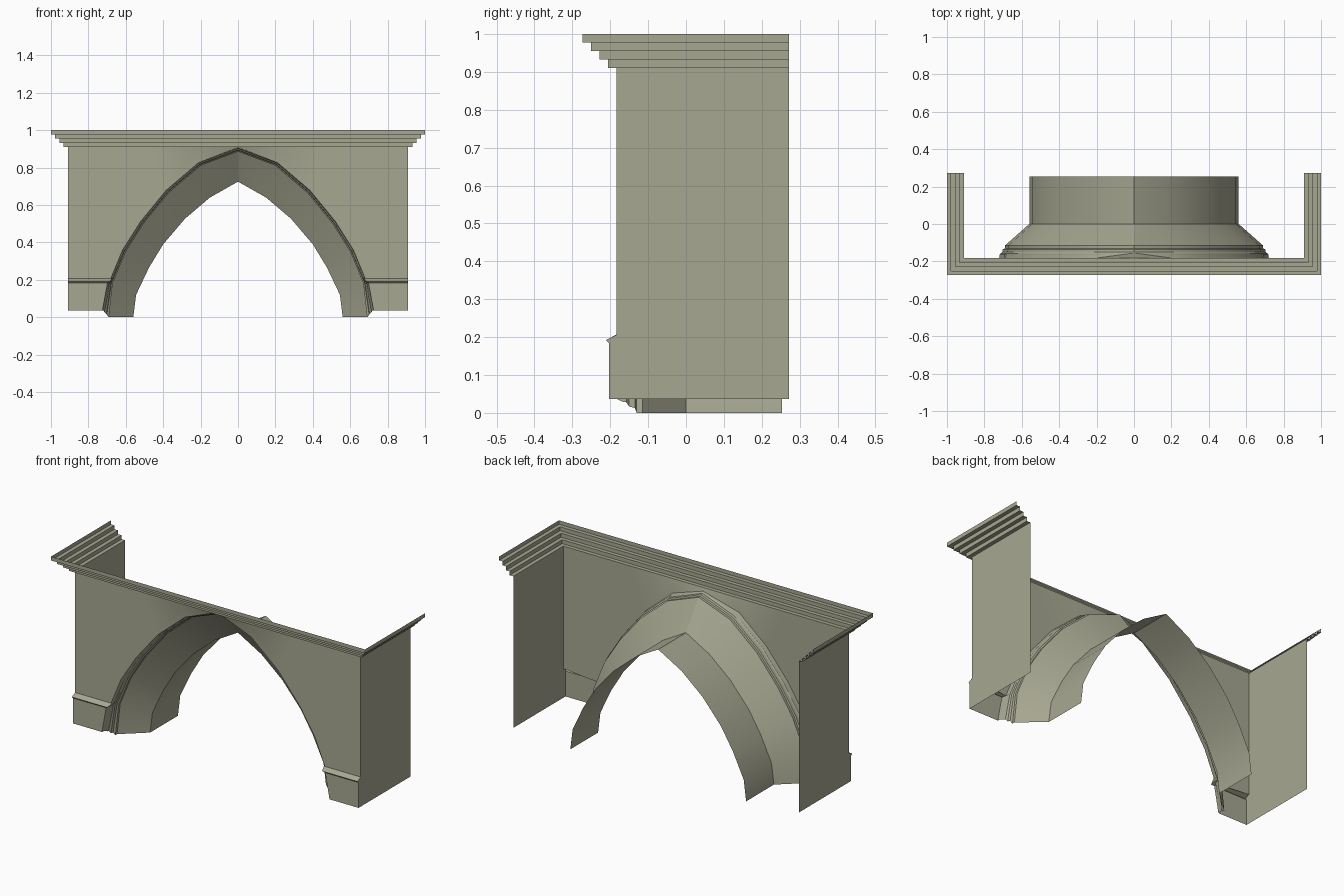
import bpy
import bmesh
import math
from mathutils import Vector

cube = bpy.data.objects.get("Cube")
if cube:
    bpy.data.objects.remove(cube)

stone = bpy.data.materials.new("warm_grey_stone")
stone.use_nodes = True
colour = (0.39, 0.39, 0.29, 1)
stone.diffuse_color = colour
stone.node_tree.nodes["Principled BSDF"].inputs["Base Color"].default_value = colour
stone.node_tree.nodes["Principled BSDF"].inputs["Roughness"].default_value = 0.9

WALL_X, WALL_Y, BACK_Y = 0.91, -0.183, 0.272
FOOT_Z, WALL_TOP = 0.037, 0.91


def mirrored_shell(name, strips, facing):
    """Skin rows of points on the +x half, turn them to face a direction, and mirror."""
    bm = bmesh.new()
    for rows in strips:
        grid = [[bm.verts.new(p) for p in row] for row in rows]
        made = []
        for a, b in zip(grid, grid[1:]):
            for i in range(len(a) - 1):
                made.append(bm.faces.new((a[i], a[i + 1], b[i + 1], b[i])))
        bm.normal_update()
        if sum(f.normal.dot(Vector(facing)) * f.calc_area() for f in made) < 0:
            bmesh.ops.reverse_faces(bm, faces=made)
    copy = bmesh.ops.duplicate(bm, geom=bm.verts[:] + bm.edges[:] + bm.faces[:])["geom"]
    for v in [g for g in copy if isinstance(g, bmesh.types.BMVert)]:
        v.co.x *= -1
    bmesh.ops.reverse_faces(bm, faces=[g for g in copy if isinstance(g, bmesh.types.BMFace)])
    bmesh.ops.remove_doubles(bm, verts=bm.verts[:], dist=0.0005)
    mesh = bpy.data.meshes.new(name)
    bm.to_mesh(mesh)
    bm.free()
    mesh.materials.append(stone)
    obj = bpy.data.objects.new(name, mesh)
    bpy.context.collection.objects.link(obj)
    bpy.ops.object.select_all(action='DESELECT')
    bpy.context.view_layer.objects.active = obj
    obj.select_set(True)
    bpy.ops.object.shade_smooth_by_angle(angle=math.radians(28))
    return obj


# Pointed arch outlines, from foot to apex
inner = [(0.56, 0), (0.545, 0.12), (0.476, 0.265), (0.40, 0.39),
         (0.283, 0.527), (0.15, 0.64), (0, 0.725)]
outer = [(0.69, 0), (0.67, 0.18), (0.60, 0.35), (0.505, 0.50),
         (0.37, 0.665), (0.20, 0.81), (0, 0.885)]


def ring(outline, y, grow=0.0):
    """Arch outline at depth y, grown outward; the grown foot rises to the wall foot."""
    pts = []
    last = len(outline) - 1
    for i, (x, z) in enumerate(outline):
        if i == 0:
            pts.append((x + 1.6 * grow, y, z + 1.85 * grow))
        elif i == last:
            pts.append((0, y + max(0, -0.155 - y), z + grow))
        else:
            t = Vector(outline[i + 1]) - Vector(outline[i - 1])
            n = Vector((t.y, -t.x)).normalized() * grow
            pts.append((x + n.x, y, z + n.y))
    return pts


# Arch barrel, splay and stepped edge moulding
rings = [ring(inner, 0.253), ring(inner, 0.0), ring(outer, -0.115), ring(outer, -0.13)]
for grow, y in ((0.007, -0.135), (0.009, -0.15), (0.015, -0.157), (0.016, -0.168), (0.02, WALL_Y)):
    rings.append(ring(outer, y, grow))
mirrored_shell("arch", [rings], (0, 0, -1))

# Front wall between the arch edge and its rectangular border
border = [(WALL_X, 0.205), (WALL_X, 0.45), (WALL_X, WALL_TOP),
          (0.5, WALL_TOP), (0.2, WALL_TOP), (0, WALL_TOP)]
edge = rings[-1][1:]
mirrored_shell("front_wall", [[edge, [(x, WALL_Y, z) for x, z in border]]], (0, -1, 0))

# Side walls
mirrored_shell("side_walls", [[
    [(WALL_X, WALL_Y, FOOT_Z), (WALL_X, BACK_Y, FOOT_Z)],
    [(WALL_X, WALL_Y, WALL_TOP), (WALL_X, BACK_Y, WALL_TOP)]]], (1, 0, 0))

# Plinths with a sloped cap, an inner return and an outer end
profile = [(0.725, -0.203, FOOT_Z), (0.698, -0.203, 0.183),
           (0.684, -0.212, 0.192), (0.675, WALL_Y, 0.207)]
face = [[(x, y, z), (WALL_X, y, z)] for x, y, z in profile]
inner_return = [[(x, y, z), (x - 0.008, -0.16, z)] for x, y, z in profile]
outer_end = [[(WALL_X, y, z), (WALL_X, WALL_Y, z)] for x, y, z in profile[:3]]
outer_end.append([(WALL_X, WALL_Y + 0.002, 0.207), (WALL_X, WALL_Y + 0.004, 0.207)])
plinth = mirrored_shell("plinths", [face], (0, -1, 0))
mirrored_shell("plinth_returns", [inner_return], (-1, 0, 0))
mirrored_shell("plinth_ends", [outer_end], (1, 0, 0))

# Open stepped cornice swept around the front and both sides
step = 0.0225
steps = [(0.0, WALL_TOP)]
for k in range(4):
    steps += [((k + 1) * step, WALL_TOP + k * step), ((k + 1) * step, WALL_TOP + (k + 1) * step)]
cornice = [[(0, WALL_Y - d, z), (WALL_X + d, WALL_Y - d, z), (WALL_X + d, BACK_Y, z)]
           for d, z in steps]
mirrored_shell("cornice", [cornice], (0, -1, -1))
